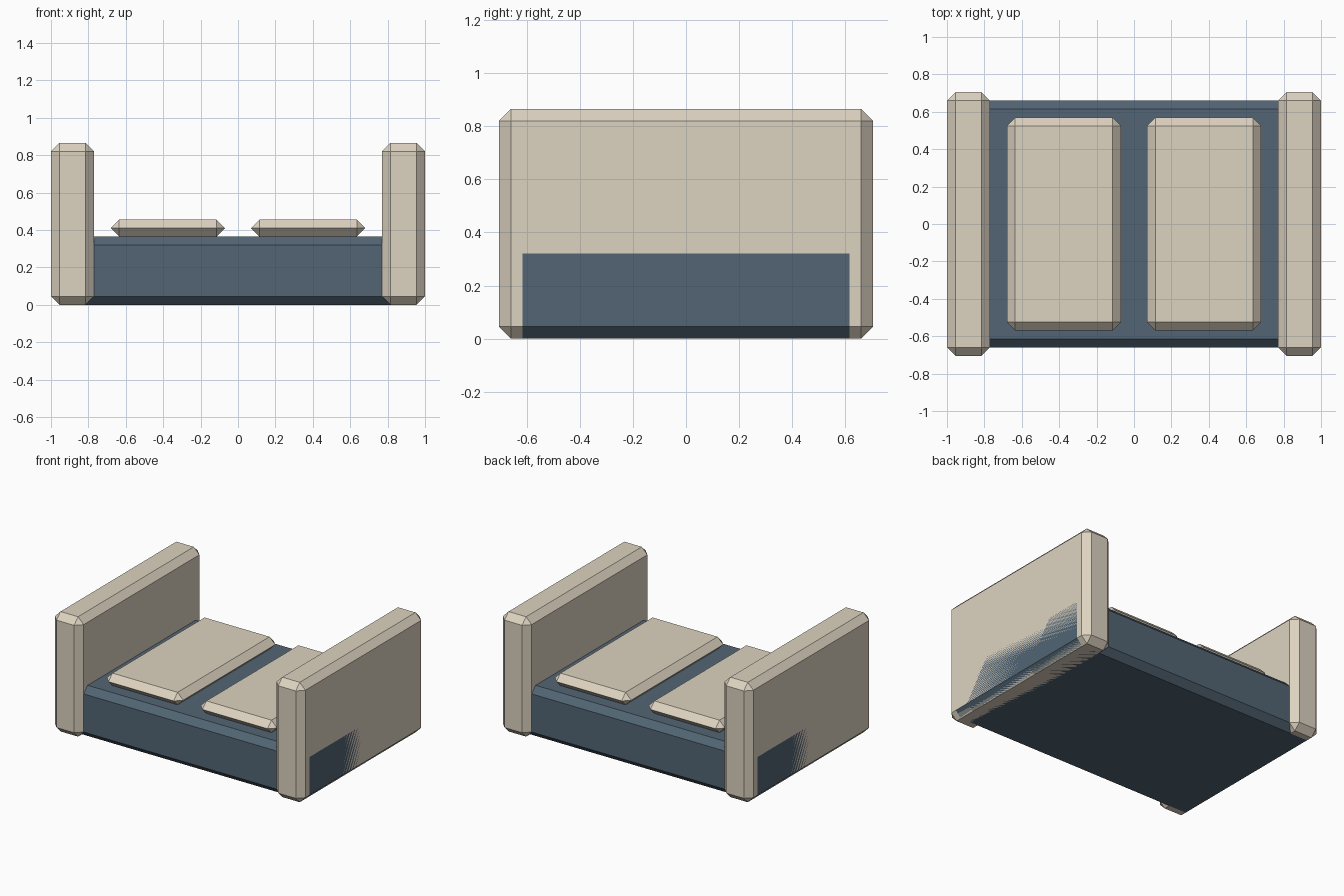
import bpy, bmesh

if "Cube" in bpy.data.objects:
    bpy.data.objects.remove(bpy.data.objects["Cube"])

BEVEL = 0.045


def material(name, rgb):
    m = bpy.data.materials.new(name)
    m.diffuse_color = (*rgb, 1)
    m.use_nodes = True
    m.node_tree.nodes["Principled BSDF"].inputs["Base Color"].default_value = m.diffuse_color
    return m


def chamfered_box(name, lo, hi, mat):
    """Box between two corners with every edge cut by a flat chamfer."""
    bm = bmesh.new()
    bmesh.ops.create_cube(bm, size=1)
    for v in bm.verts:
        v.co = [(a + b) / 2 + c * (b - a) for a, b, c in zip(lo, hi, v.co)]
    bmesh.ops.bevel(bm, geom=bm.edges[:], offset=BEVEL, offset_type='OFFSET',
                    segments=1, affect='EDGES', profile=0.5, clamp_overlap=True)
    # thin boxes chamfer to a ridge, so weld the collapsed side faces
    bmesh.ops.remove_doubles(bm, verts=bm.verts[:], dist=1e-4)
    bmesh.ops.recalc_face_normals(bm, faces=bm.faces[:])
    mesh = bpy.data.meshes.new(name)
    bm.to_mesh(mesh)
    bm.free()
    mesh.materials.append(mat)
    obj = bpy.data.objects.new(name, mesh)
    bpy.context.collection.objects.link(obj)
    return obj


blue = material("blue_fabric", (0.085, 0.13, 0.175))
cream = material("cream_fabric", (0.72, 0.65, 0.53))

# Base running the full width
chamfered_box("base", (-1, -0.66, 0), (1, 0.66, 0.365), blue)

# Mirrored end panels and seat cushions
for side, s in (("left", -1), ("right", 1)):
    x0, x1 = sorted((s * 0.77, s * 1.0))
    chamfered_box(f"{side}_end_panel", (x0, -0.705, 0), (x1, 0.705, 0.865), cream)
    x0, x1 = sorted((s * 0.07, s * 0.68))
    chamfered_box(f"{side}_cushion", (x0, -0.57, 0.365), (x1, 0.57, 0.455), cream)
